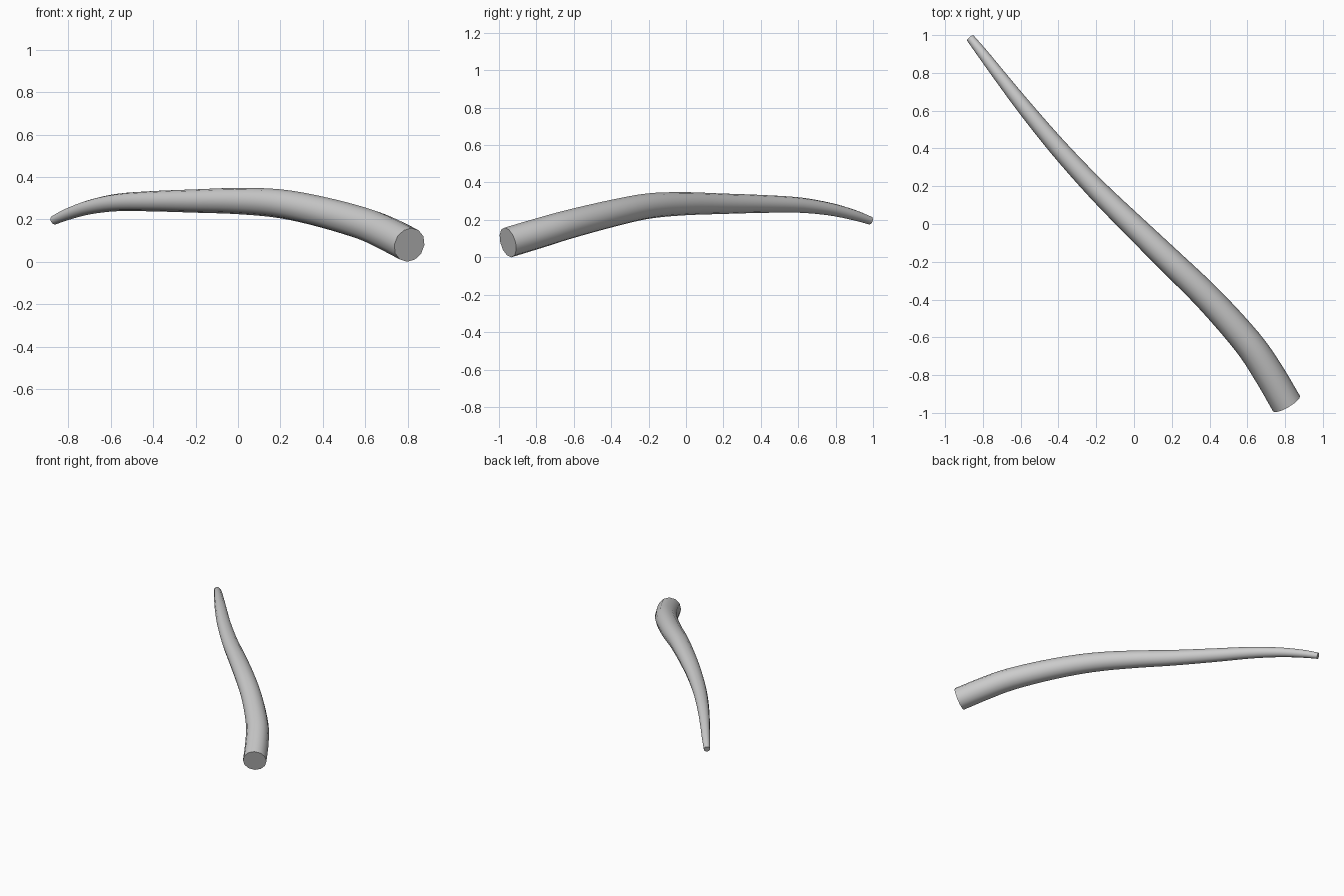
import bpy, bmesh, math
from mathutils import Vector

if "Cube" in bpy.data.objects:
    bpy.data.objects.remove(bpy.data.objects["Cube"])

SIDES, STEPS = 12, 4
# Centre line from the thick butt to the thin tip: x, y, z, radius
path = [Vector(p) for p in (
    (0.808, -0.952, 0.088, 0.082), (0.71, -0.785, 0.138, 0.081),
    (0.60, -0.625, 0.185, 0.078), (0.40, -0.400, 0.242, 0.073),
    (0.20, -0.205, 0.282, 0.068), (0.00, -0.012, 0.295, 0.062),
    (-0.20, 0.185, 0.295, 0.055), (-0.40, 0.402, 0.294, 0.048),
    (-0.57, 0.605, 0.288, 0.041), (-0.70, 0.770, 0.266, 0.034),
    (-0.80, 0.900, 0.234, 0.028), (-0.867, 0.985, 0.205, 0.022))]


def spline(pts):
    """Smooth the path through its points (Catmull-Rom)."""
    p = [pts[0] * 2 - pts[1]] + pts + [pts[-1] * 2 - pts[-2]]
    out = []
    for i in range(1, len(p) - 2):
        a, b, c, d = p[i - 1:i + 3]
        for k in range(STEPS):
            t = k / STEPS
            out.append(0.5 * (2 * b + (c - a) * t + (2 * a - 5 * b + 4 * c - d) * t * t
                              + (3 * b - a - 3 * c + d) * t ** 3))
    return out + [pts[-1]]


# Tapered bent shaft: rings swept along the path, flat caps at both ends
pts = spline(path)
bm = bmesh.new()
rings = []
for i, p in enumerate(pts):
    tangent = (pts[min(i + 1, len(pts) - 1)] - pts[max(i - 1, 0)]).xyz.normalized()
    side = tangent.cross(Vector((0, 0, 1))).normalized()
    up = side.cross(tangent)
    ring = []
    for k in range(SIDES):
        a = 2 * math.pi * k / SIDES
        ring.append(bm.verts.new(p.xyz + p.w * (side * math.cos(a) + up * math.sin(a))))
    rings.append(ring)
for r, s in zip(rings, rings[1:]):
    for k in range(SIDES):
        n = (k + 1) % SIDES
        bm.faces.new((r[k], r[n], s[n], s[k]))
bm.faces.new(rings[0])
bm.faces.new(rings[-1])
bmesh.ops.recalc_face_normals(bm, faces=bm.faces)

# Rest it on the ground
low = min(v.co.z for v in bm.verts)
bmesh.ops.translate(bm, verts=bm.verts, vec=(0, 0, -low))

mesh = bpy.data.meshes.new("curved_tusk")
bm.to_mesh(mesh)
bm.free()
tusk = bpy.data.objects.new("curved_tusk", mesh)
bpy.context.collection.objects.link(tusk)
bpy.context.view_layer.objects.active = tusk
tusk.select_set(True)
bpy.ops.object.shade_smooth_by_angle(angle=math.radians(40))
